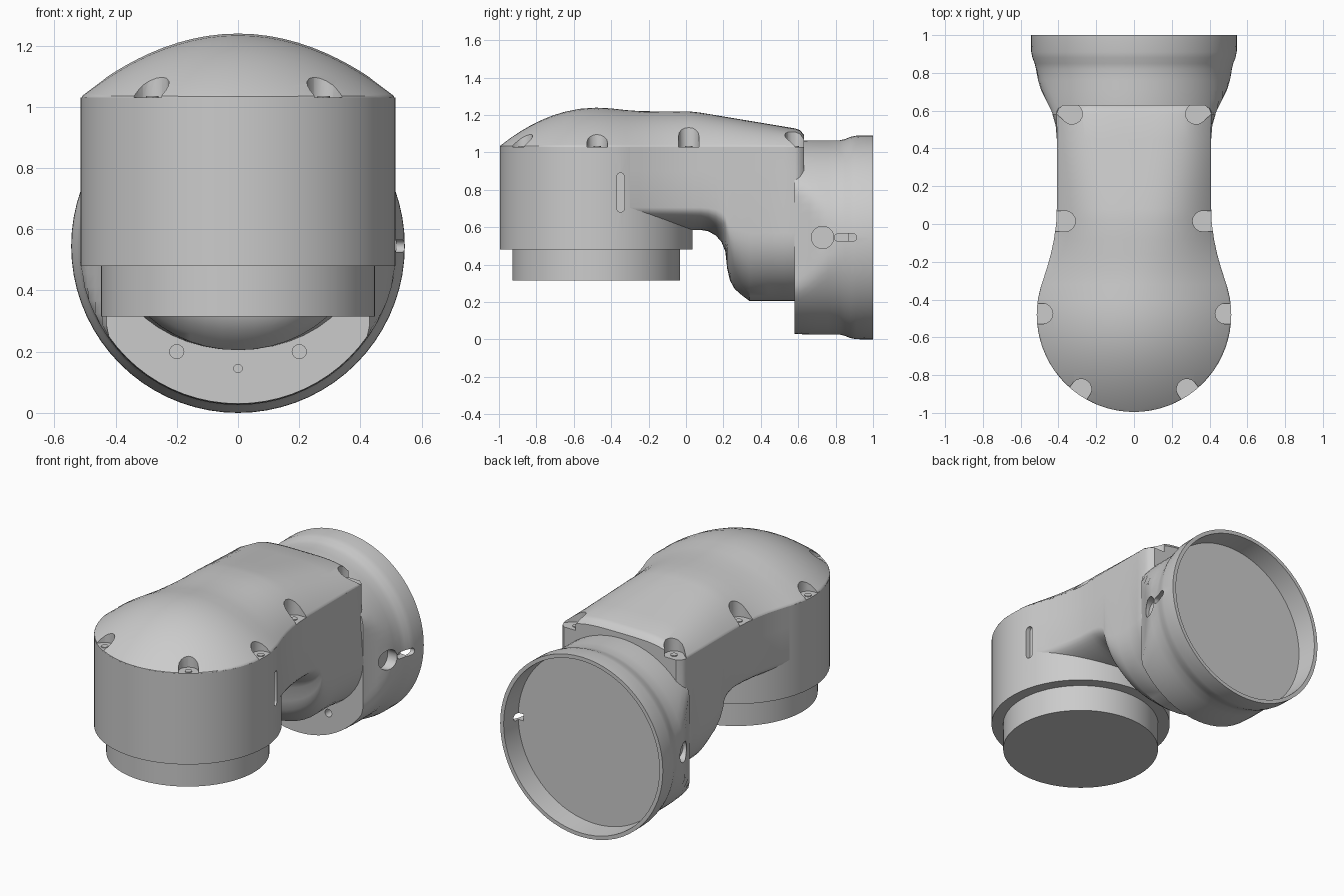
import bpy, bmesh
from math import sin, cos, pi, sqrt, radians
from mathutils import Vector as V

if "Cube" in bpy.data.objects:
    bpy.data.objects.remove(bpy.data.objects["Cube"])

X, Y, Z = V((1, 0, 0)), V((0, 1, 0)), V((0, 0, 1))
R, CY, SEAM = 0.515, -0.48, 1.03      # round housing radius, centre y, cover seam height


def interp(table, t):
    if t <= table[0][0]:
        return table[0][1]
    for (a, p), (b, q) in zip(table, table[1:]):
        if t <= b:
            return p + (q - p) * (t - a) / (b - a)
    return table[-1][1]


def loft(bm, rings):
    loops = [[bm.verts.new(p) for p in r] for r in rings]
    n = len(loops[0])
    for a, b in zip(loops, loops[1:]):
        for i in range(n):
            j = (i + 1) % n
            bm.faces.new((a[i], a[j], b[j], b[i]))
    bm.faces.new(loops[0])
    bm.faces.new(loops[-1])


def prism(bm, pts, push):
    loft(bm, [pts, [p + push for p in pts]])


def disc(c, u, v, r, n=24):
    return [c + r * (cos(2 * pi * i / n) * u + sin(2 * pi * i / n) * v) for i in range(n)]


def stadium(c, u, v, half, r, n=8):
    """Rounded slot outline, long direction u."""
    out = []
    for s in (1, -1):
        for i in range(n + 1):
            a = -pi / 2 + pi * i / n
            out.append(c + s * (u * (half + r * cos(a)) + v * r * sin(a)))
    return out


def finish(bm, name, smooth=True):
    bmesh.ops.recalc_face_normals(bm, faces=bm.faces)
    me = bpy.data.meshes.new(name)
    bm.to_mesh(me)
    bm.free()
    ob = bpy.data.objects.new(name, me)
    bpy.context.collection.objects.link(ob)
    return ob


def activate(ob):
    bpy.ops.object.select_all(action='DESELECT')
    ob.select_set(True)
    bpy.context.view_layer.objects.active = ob


def cut(ob, bm):
    cutter = finish(bm, "cutter")
    cutter.hide_render = True
    m = ob.modifiers.new("cut", 'BOOLEAN')
    m.operation, m.solver, m.object = 'DIFFERENCE', 'EXACT', cutter
    activate(ob)
    bpy.ops.object.modifier_apply(modifier=m.name)
    bpy.data.objects.remove(cutter)


def smooth(ob):
    activate(ob)
    bpy.ops.object.shade_smooth_by_angle(angle=radians(32))


# Plan outline half width along y
NECK_W = [(-0.3, 0.4825), (-0.2, 0.45), (-0.1, 0.426), (0, 0.412), (0.1, 0.408),
          (0.5, 0.408), (0.585, 0.41), (0.61, 0.40), (0.63, 0.375)]


def width(y):
    return sqrt(max(R * R - (y - CY) ** 2, 0)) if y < -0.3 else interp(NECK_W, y)


# Round housing with the side slot
bm = bmesh.new()
prism(bm, disc(V((0, CY, 0.48)), X, Y, R, 72), Z * (SEAM - 0.48))
housing = finish(bm, "round_housing")
bm = bmesh.new()
prism(bm, stadium(V((0.475, -0.35, 0.785)), Z, Y, 0.085, 0.02), X * 0.1)
cut(housing, bm)
smooth(housing)

# Lower output ring
bm = bmesh.new()
prism(bm, disc(V((0, CY, 0.315)), X, Y, 0.448, 72), Z * 0.2)
smooth(finish(bm, "lower_ring"))

# Neck: flat sides, rounded underside dropping into a hook
BOTTOM = [(0.08, 0.585), (0.12, 0.578), (0.16, 0.555), (0.19, 0.52), (0.21, 0.47),
          (0.22, 0.38), (0.235, 0.315), (0.26, 0.27), (0.30, 0.235), (0.34, 0.205)]
FLARE = [(0.44, 0), (0.52, 0.006), (0.58, 0.022), (0.63, 0.03)]
ys = [-0.3, -0.25, -0.2, -0.15, -0.1, -0.05, 0, 0.04, 0.08, 0.12, 0.16, 0.19, 0.21, 0.22,
      0.235, 0.26, 0.30, 0.34, 0.44, 0.52, 0.585, 0.61, 0.63]
rings = []
for y in ys:
    w, b, f = width(y), interp(BOTTOM, y), interp(FLARE, y)
    zc = b + 0.12 + (0.585 - b) * 0.64
    ring = [V((w, y, SEAM)), V((w, y, 0.9))]
    for i in range(25):
        a = pi * i / 24
        ring.append(V(((w + f) * cos(a), y, zc + (b - zc) * sin(a))))
    ring += [V((-w, y, 0.9)), V((-w, y, SEAM))]
    rings.append(ring)
bm = bmesh.new()
loft(bm, rings)
smooth(finish(bm, "neck"))

# Domed top cover
TOP = [(-0.48, 1.235), (-0.4, 1.231), (-0.32, 1.222), (-0.24, 1.216), (0.02, 1.215),
       (0.08, 1.208), (0.595, 1.122), (0.615, 1.112), (0.63, 1.09)]
ys = [CY - R * cos(radians(a)) for a in (2, 8, 15, 23, 31, 39, 47, 55, 63, 71, 80, 90)]
ys += [-0.4, -0.32, -0.24, -0.16, -0.08, 0.02, 0.08, 0.2, 0.32, 0.45, 0.585, 0.61, 0.63]
rings = []
for y in ys:
    w = width(y)
    h = 0.205 * (1 - ((y - CY) / R) ** 2) if y < CY else interp(TOP, y) - SEAM
    p = interp([(-0.3, 2), (0.6, 4)], y)
    ring = []
    for i in range(33):
        u = sin(pi / 2 * (i - 16) / 16)
        ring.append(V((u * w, y, SEAM + h * (1 - abs(u) ** p) + (0.004 if 0 < i < 32 else 0))))
    rings.append(ring)
bm = bmesh.new()
loft(bm, rings)
cover = finish(bm, "top_cover")

# Screw pockets: position and outward direction, mirrored left and right
SCREWS = [(0.28, -0.875, 0.28, -0.395), (0.485, -0.475, 1, 0),
          (0.365, 0.015, 1, 0), (0.328, 0.583, 1, 0.9)]
bm, heads = bmesh.new(), bmesh.new()
for s in (1, -1):
    for x, y, dx, dy in SCREWS:
        d = V((s * dx, dy, 0)).normalized()
        c = V((s * x, y, 0.98))
        prism(bm, stadium(c + d * 0.1, d, V((-d.y, d.x, 0)), 0.1, 0.055), Z * 0.4)
        prism(heads, disc(V((s * x, y, SEAM - 0.01)), X, Y, 0.02, 16), Z * 0.015)
cut(cover, bm)
smooth(cover)
smooth(finish(heads, "cover_screws"))

# Rear flange: (y, radius, side limit), with a shallow recess at the back
FLANGE = [(0.58, 0.515, 0.43), (0.61, 0.517, 0.442), (0.66, 0.519, 0.467), (0.71, 0.519, 0.492),
          (0.76, 0.519, 0.508), (0.82, 0.519, 0.519), (0.85, 0.526, 0.526), (0.88, 0.538, 0.538),
          (0.91, 0.544, 0.544), (1.0, 0.545, 0.545), (1.0, 0.522, 0.522), (0.87, 0.515, 0.515)]
rings = []
for y, r, lim in FLANGE:
    ring = disc(V((0, y, 0.545)), X, Z, r, 72)
    for p in ring:
        p.x = max(-lim, min(lim, p.x))
    rings.append(ring)
bm = bmesh.new()
loft(bm, rings)
flange = finish(bm, "rear_flange")
bm = bmesh.new()
for s in (1, -1):
    prism(bm, disc(V((s * 0.45, 0.73, 0.545)), Y, Z, 0.06), X * s * 0.2)
    prism(bm, disc(V((s * 0.2, 0.5, 0.2)), X, Z, 0.023, 16), Y * 0.13)
prism(bm, disc(V((0, 0.5, 0.145)), X, Z, 0.014, 16), Y * 0.13)
prism(bm, stadium(V((0.48, 0.853, 0.545)), Y, Z, 0.04, 0.02), X * 0.2)
cut(flange, bm)
smooth(flange)
